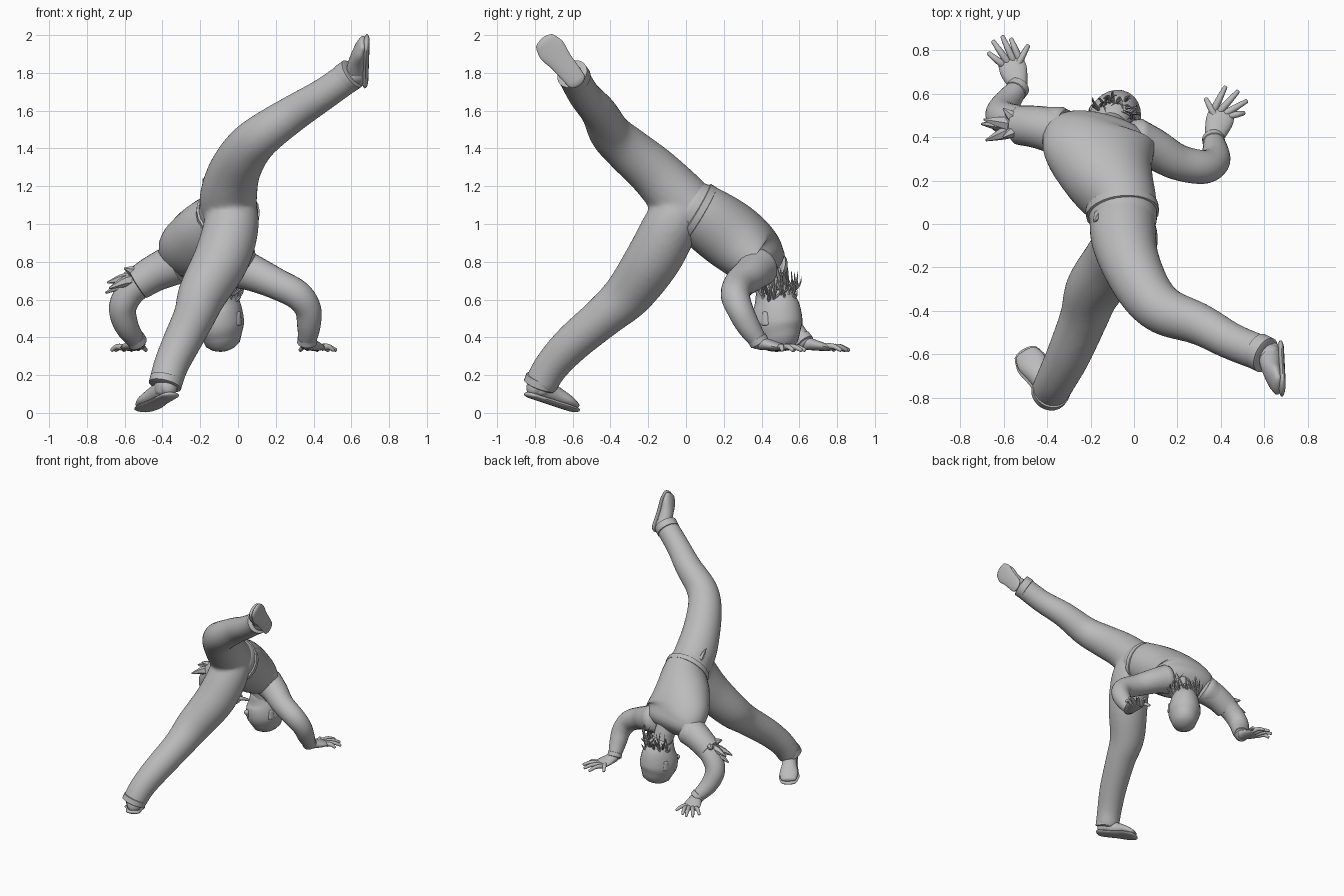
import bpy, bmesh, math, random
from mathutils import Vector

random.seed(4)
cube = bpy.data.objects.get("Cube")
if cube:
    bpy.data.objects.remove(cube)

grey = bpy.data.materials.new("plain grey")
grey.use_nodes = True
grey.diffuse_color = (0.5, 0.5, 0.5, 1)
grey.node_tree.nodes["Principled BSDF"].inputs["Base Color"].default_value = (0.5, 0.5, 0.5, 1)


def spline(points, steps):
    """Smooth path through (x, y, z, half width, half depth) stations."""
    p = [Vector(q if len(q) == 5 else (*q, q[3])) for q in points]
    p = [p[0] * 2 - p[1]] + p + [p[-1] * 2 - p[-2]]
    out = []
    for i in range(1, len(p) - 2):
        for k in range(steps):
            t = k / steps
            out.append((p[i] * 2 + (p[i + 1] - p[i - 1]) * t
                        + (p[i - 1] * 2 - p[i] * 5 + p[i + 1] * 4 - p[i + 2]) * t * t
                        + (p[i] * 3 - p[i - 1] - p[i + 1] * 3 + p[i + 2]) * t ** 3) / 2)
    return out + [p[-2]]


def loft(name, points, side=(1, 0.3, 0.1), sides=24, steps=5, dome=0.5):
    """Skin elliptical rings along a path, closing both ends with a dome."""
    path = spline(points, steps)
    s = Vector(side)
    rings = []
    for i, q in enumerate(path):
        a, b = path[max(i - 1, 0)], path[min(i + 1, len(path) - 1)]
        t = (b.xyz - a.xyz).normalized()
        s = (s - t * s.dot(t)).normalized()
        rings.append((q.xyz, s.copy(), t.cross(s), t, q[3], q[4]))

    def cap(ring, sign):
        c, s, u, t, a, b = ring
        angles = [math.radians(d) for d in (30, 55, 75, 87)]
        return [(c + t * sign * dome * min(a, b) * math.sin(g), s, u, t,
                 a * math.cos(g), b * math.cos(g)) for g in angles]

    rings = cap(rings[0], -1)[::-1] + rings + cap(rings[-1], 1)
    bm = bmesh.new()
    loops = []
    for c, s, u, t, a, b in rings:
        turn = [2 * math.pi * k / sides for k in range(sides)]
        loops.append([bm.verts.new(c + s * a * math.cos(g) + u * b * math.sin(g)) for g in turn])
    for m, n in zip(loops, loops[1:]):
        for k in range(sides):
            j = (k + 1) % sides
            bm.faces.new((m[k], m[j], n[j], n[k]))
    bm.faces.new(loops[0])
    bm.faces.new(loops[-1])
    return finish(name, bm)


def finish(name, bm):
    bmesh.ops.recalc_face_normals(bm, faces=bm.faces)
    mesh = bpy.data.meshes.new(name)
    bm.to_mesh(mesh)
    bm.free()
    mesh.materials.append(grey)
    obj = bpy.data.objects.new(name, mesh)
    bpy.context.collection.objects.link(obj)
    bpy.ops.object.select_all(action="DESELECT")
    obj.select_set(True)
    bpy.context.view_layer.objects.active = obj
    bpy.ops.object.shade_smooth_by_angle(angle=math.radians(50))
    return obj


def fuse(name, parts):
    """Melt overlapping parts into one soft surface."""
    bpy.ops.object.select_all(action="DESELECT")
    for part in parts:
        part.select_set(True)
    bpy.context.view_layer.objects.active = parts[0]
    bpy.ops.object.join()
    parts[0].name = name
    remesh = parts[0].modifiers.new("melt", "REMESH")
    remesh.mode = "VOXEL"
    remesh.voxel_size = 0.013
    remesh.use_smooth_shade = True
    soften = parts[0].modifiers.new("soften", "SMOOTH")
    soften.iterations = 10


def band(name, a, b, r, side=(1, 0.3, 0.1)):
    loft(name, [(*a, r), (*b, r)], side, steps=1, dome=0.1)


def spike(name, root, tip, r, bend=(0, 0, 0)):
    root, tip = Vector(root), Vector(tip)
    mid = (root + tip) / 2 + Vector(bend)
    loft(name, [(*root, r), (*mid, r * 0.8), (*tip, r * 0.15)], sides=6, steps=3)


# Trousers
raised_leg = loft("raised_trouser_leg", [
    (-0.05, 0.05, 1.05, .15), (-0.05, -0.05, 1.15, .152), (-0.02, -0.17, 1.275, .138),
    (0.05, -0.31, 1.395, .124), (0.14, -0.4, 1.48, .112), (0.3, -0.46, 1.59, .097),
    (0.45, -0.54, 1.685, .086), (0.6, -0.6, 1.79, .083)], dome=0.15)
standing_leg = loft("standing_trouser_leg", [
    (-0.045, 0.0, 1.13, .13), (-0.035, -0.075, 1.0, .146), (-0.085, -0.17, 0.82, .148),
    (-0.185, -0.3, 0.635, .131), (-0.23, -0.43, 0.515, .112), (-0.3, -0.6, 0.37, .102),
    (-0.355, -0.71, 0.25, .093), (-0.385, -0.77, 0.15, .088)], dome=0.2)
fuse("trousers", [raised_leg, standing_leg])
band("raised_trouser_cuff", (0.565, -0.583, 1.767), (0.605, -0.603, 1.795), .085)
band("standing_trouser_cuff", (-0.378, -0.762, 0.18), (-0.387, -0.775, 0.145), .088)

# Shirt, with the back turned upward
across = (0.98, -0.2, -0.14)
loft("shirt", [
    (-0.05, 0.01, 1.09, .155, .15), (-0.06, 0.1, 1.035, .165, .17),
    (-0.125, 0.235, 0.94, .222, .18), (-0.16, 0.35, 0.85, .264, .163),
    (-0.15, 0.42, 0.79, .238, .118)], across, sides=32, dome=0.5)
band("waistband", (-0.052, 0.045, 1.068), (-0.055, 0.075, 1.05), .168, across)
spike("shirt_hem_corner", (-0.15, 0.06, 1.13), (-0.185, 0.01, 1.24), .025)

# Arms, sleeves and wrists
loft("right_arm", [
    (-0.34, 0.44, 0.78, .1), (-0.46, 0.455, 0.725, .085), (-0.56, 0.475, 0.65, .077),
    (-0.61, 0.5, 0.56, .073), (-0.59, 0.55, 0.46, .064), (-0.53, 0.63, 0.37, .045)])
loft("right_sleeve", [
    (-0.33, 0.42, 0.79, .11), (-0.44, 0.445, 0.74, .098), (-0.53, 0.455, 0.685, .09)], dome=0.1)
loft("left_arm", [
    (0.0, 0.38, 0.77, .11), (0.09, 0.345, 0.735, .095), (0.2, 0.285, 0.685, .083),
    (0.315, 0.262, 0.625, .078), (0.37, 0.285, 0.55, .07), (0.375, 0.33, 0.46, .062),
    (0.365, 0.39, 0.37, .045)])
band("right_wrist_cuff", (-0.545, 0.61, 0.395), (-0.53, 0.63, 0.37), .052)
band("left_wrist_cuff", (0.367, 0.375, 0.395), (0.365, 0.39, 0.37), .052)

# Torn strips hanging off the right sleeve
for tip in [(-0.7, 0.46, 0.635), (-0.68, 0.385, 0.66), (-0.69, 0.48, 0.69),
            (-0.6, 0.53, 0.74), (-0.6, 0.4, 0.765)]:
    spike("torn_sleeve_strip", (-0.51, 0.45, 0.7), tip, .038, (0, 0, 0.015))


# Hands: a flat palm with fanned fingers
def hand(side_name, wrist, palm, tips):
    w, c = Vector(wrist), Vector(palm)
    d = (c - w).normalized()
    flat = d.cross((0, 0, 1))
    end = c + d * 0.05
    loft(side_name + "_palm", [(*w, .042, .036), (*c, .062, .026), (*end, .06, .018)], flat, sides=16)
    for i, xy in enumerate(tips):
        tip = Vector((*xy, 0.332))
        if i == 0:
            root = c + (tip - c) * 0.2
        else:
            root = end + flat.normalized() * (i - 2.5) * 0.027
        mid = root.lerp(tip, 0.55) + Vector((0, 0, 0.013))
        loft(side_name + "_finger", [(*root, .018), (*mid, .0145), (*tip, .01)], sides=10, steps=3)


hand("right", (-0.53, 0.63, 0.37), (-0.552, 0.7, 0.355),
     [(-0.487, 0.82), (-0.565, 0.85), (-0.605, 0.862), (-0.648, 0.84), (-0.668, 0.785)][:1]
     + [(-0.668, 0.785), (-0.648, 0.84), (-0.605, 0.862), (-0.565, 0.85)])
hand("left", (0.365, 0.39, 0.37), (0.39, 0.465, 0.355),
     [(0.33, 0.575), (0.42, 0.63), (0.478, 0.61), (0.518, 0.565), (0.505, 0.51)])

# Head hanging upside down, face turned to the front
loft("neck", [(-0.13, 0.38, 0.8, .09), (-0.11, 0.43, 0.7, .075), (-0.1, 0.46, 0.57, .08)])
ear_side = Vector((0.86, -0.5, 0))
face = Vector((-0.5, -0.86, 0))
loft("head", [(-0.105, 0.455, 0.63, .08, .095), (-0.097, 0.475, 0.56, .108, .132),
              (-0.093, 0.48, 0.47, .12, .143), (-0.085, 0.49, 0.4, .1, .118)],
     ear_side, dome=0.75)
centre = Vector((-0.095, 0.475, 0.5))
for s in (-1, 1):
    e = centre + ear_side * s * 0.116
    loft("ear", [(*(e + Vector((0, 0, -0.03))), .01, .025),
                 (*(e + Vector((0, 0, 0.03))), .008, .016)], ear_side, sides=12, dome=0.8)
n = centre + face * 0.128
loft("nose", [(*(n + Vector((0, 0, -0.04))), .012), (*(n + face * 0.018), .02)], sides=12, dome=0.8)

# Tousled hair falling round the nape
for i in range(55):
    g = random.uniform(-1.9, 1.9)
    out = -face * math.cos(g) + ear_side * math.sin(g)
    root = centre + out * 0.085 + Vector((0, 0, random.uniform(0.08, 0.16)))
    tip = root + out * random.uniform(-0.02, 0.04) + Vector(
        (random.uniform(-.04, .04), random.uniform(-.04, .04), random.uniform(0.03, 0.14)))
    spike("hair_lock", root, tip, .007, out * 0.015)


# Shoes: a shaped sole with a rounded upper
def shoe(side_name, heel, toe, up, ankle):
    h, t, u = Vector(heel), Vector(toe), Vector(up)
    f = t - h
    u = (u - f * u.dot(f) / f.length_squared).normalized()
    lateral = f.cross(u)
    shape = [(0.08, .046, .05), (0.25, .05, .053), (0.5, .055, .047),
             (0.75, .068, .035), (0.92, .056, .023)]
    stations = []
    for k, w, tall in shape:
        stations.append((*(h + f * k + u * (tall + 0.012)), w, tall))
    loft(side_name + "_shoe_upper", stations, lateral, dome=0.7)
    sole = [(*(h + f * k + u * 0.015), w + 0.007, .016) for k, w, tall in shape]
    loft(side_name + "_shoe_sole", sole, lateral, dome=2)
    base = h + f * 0.24 + u * 0.05
    loft(side_name + "_ankle", [(*base, .055), (*ankle, .058)], steps=2)


shoe("standing", (-0.345, -0.845, 0.085), (-0.505, -0.585, 0.0), (0, 0.1, 1), (-0.383, -0.77, 0.17))
shoe("raised", (0.688, -0.565, 1.74), (0.697, -0.757, 1.977), (-1, 0, 0.05), (0.58, -0.595, 1.78))
